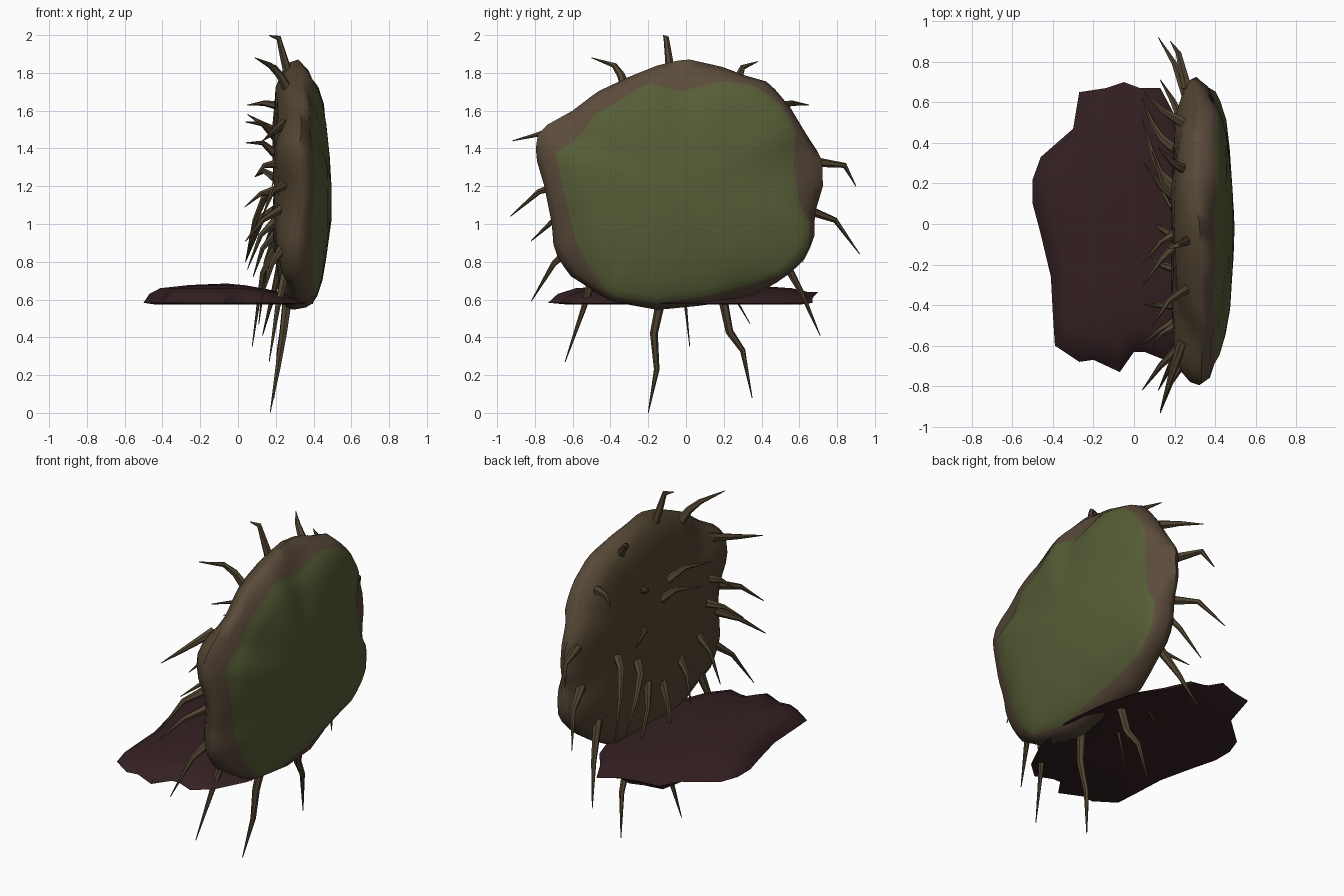
import bpy, bmesh, math
from mathutils import Vector, noise

if "Cube" in bpy.data.objects:
    bpy.data.objects.remove(bpy.data.objects["Cube"])


def material(name, rgb):
    m = bpy.data.materials.new(name)
    lin = [((c / 255 + 0.055) / 1.055) ** 2.4 for c in rgb]
    m.diffuse_color = (*lin, 1)
    m.use_nodes = True
    m.node_tree.nodes["Principled BSDF"].inputs["Base Color"].default_value = m.diffuse_color
    return m


MOSS = material("moss green", (86, 93, 54))
SOIL = material("soil brown", (91, 75, 59))
BARK = material("dark bark brown", (82, 69, 50))
WINE = material("dark wine red", (52, 32, 34))


def finish(name, bm, mats, angle):
    bmesh.ops.recalc_face_normals(bm, faces=bm.faces)
    me = bpy.data.meshes.new(name)
    bm.to_mesh(me)
    bm.free()
    for m in mats:
        me.materials.append(m)
    ob = bpy.data.objects.new(name, me)
    bpy.context.collection.objects.link(ob)
    bpy.ops.object.select_all(action='DESELECT')
    ob.select_set(True)
    bpy.context.view_layer.objects.active = ob
    bpy.ops.object.shade_smooth_by_angle(angle=math.radians(angle))
    return ob


def radii(points, centre, n):
    """Radius of a closed outline around centre at n equal angles."""
    out = []
    for i in range(n):
        a = 2 * math.pi * i / n
        dx, dy = math.cos(a), math.sin(a)
        best = 0
        for p, q in zip(points, points[1:] + points[:1]):
            px, py = p[0] - centre[0], p[1] - centre[1]
            ex, ey = q[0] - p[0], q[1] - p[1]
            den = dx * ey - dy * ex
            if abs(den) < 1e-9:
                continue
            t = (px * ey - py * ex) / den
            s = (px * dy - py * dx) / den
            if t > 0 and -1e-6 <= s <= 1 + 1e-6:
                best = max(best, t)
        out.append(best)
    return out


def loft(bm, rings, start, end):
    """Skin rings of points and close both ends with fans; returns faces per band."""
    vs = [[bm.verts.new(p) for p in r] for r in rings]
    n = len(vs[0])
    a, b = bm.verts.new(start), bm.verts.new(end)
    bands = [[bm.faces.new((a, vs[0][(i + 1) % n], vs[0][i])) for i in range(n)]]
    for r, s in zip(vs, vs[1:]):
        bands.append([bm.faces.new((r[i], r[(i + 1) % n], s[(i + 1) % n], s[i])) for i in range(n)])
    bands.append([bm.faces.new((vs[-1][i], vs[-1][(i + 1) % n], b)) for i in range(n)])
    return bands


# Lid: lumpy upright disc of soil with a mossy outer face
rim = [(0, 1.875), (.2, 1.83), (.3, 1.79), (.44, 1.75), (.55, 1.62), (.64, 1.47), (.72, 1.35),
       (.725, 1.2), (.68, 1.05), (.68, .92), (.62, .8), (.5, .7), (.35, .62), (.1, .57),
       (-.15, .545), (-.4, .59), (-.62, .73), (-.7, .86), (-.71, 1.0), (-.75, 1.2), (-.8, 1.37),
       (-.78, 1.5), (-.6, 1.6), (-.47, 1.7), (-.3, 1.78), (-.15, 1.84)]
moss = [(.2, 1.76), (.37, 1.73), (.5, 1.63), (.58, 1.5), (.57, 1.3), (.6, 1.1), (.66, 1.0),
        (.64, .86), (.53, .74), (.3, .67), (.1, .62), (-.15, .58), (-.4, .62), (-.5, .75),
        (-.58, .9), (-.63, 1.1), (-.69, 1.38), (-.55, 1.47), (-.5, 1.57), (-.35, 1.65),
        (-.2, 1.75), (-.03, 1.70)]
N, C = 72, (-0.04, 1.2)
rim_r, moss_r = radii(rim, C, N), radii(moss, C, N)


def lid_ring(rad, scale, x, wobble, lean=0):
    """One ring of the lid; lean pushes the upper front side outwards."""
    pts = []
    for i, r in enumerate(rad):
        a = 2 * math.pi * i / N
        y, z = C[0] + r * scale * math.cos(a), C[1] + r * scale * math.sin(a)
        dx = lean * max(0, math.cos(a - 2.6)) ** 2
        pts.append((x + dx + wobble * noise.noise(Vector((x * 3, y * 4, z * 4))), y, z))
    return pts


rings = [lid_ring(rim_r, s, x, w, l) for s, x, w, l in
         [(.3, .19, .02, 0), (.55, .195, .025, 0), (.78, .21, .03, .005), (.91, .233, .03, .015),
          (.98, .267, .03, .025), (1, .305, .03, .03)]]
rings.append([tuple(a * .35 + b * .65 for a, b in zip(p, q)) for p, q in
              zip(lid_ring(moss_r, 1, .40, .02), lid_ring(rim_r, 1, .35, .02, .02))])
rings += [lid_ring(moss_r, s, x, w) for s, x, w in
          [(1, .400, .015), (.94, .422, .015), (.8, .449, .02), (.6, .472, .02), (.3, .488, .01)]]
bm = bmesh.new()
bands = loft(bm, rings, (.19, *C), (.495, *C))
for k, band in enumerate(bands):
    for f in band:
        f.material_index = 0 if k <= 5 else 1 if k <= 7 else 2
finish("mossy_lid", bm, [BARK, SOIL, MOSS], 60)

# Ground flap: thin domed dark slab with a ragged edge
edge = [(-.05, .70), (-.14, .67), (-.27, .65), (-.30, .47), (-.46, .33), (-.50, .22), (-.50, .1),
        (-.46, -.05), (-.41, -.26), (-.40, -.45), (-.39, -.6), (-.27, -.68), (-.2, -.67),
        (-.07, -.73), (0, -.63), (.05, -.63), (.15, -.67), (.25, -.58), (.34, -.4), (.4, -.1),
        (.38, .15), (.3, .4), (.21, .52), (.13, .67), (.03, .67)]
CX = -.06


def flap_ring(scale, z, lift=0):
    """Scaled copy of the edge, raised at the back and sloping down under the lid."""
    pts = []
    for x, y in edge:
        px = CX + (x - CX) * scale
        h = (z - .575) * (1 - max(0, px - .03) * 1.7)
        h += lift * max(0, y - .4) * min(1, max(0, (.1 - x) * 7))
        pts.append((px, y * scale, .575 + h))
    return pts


bm = bmesh.new()
loft(bm, [flap_ring(.5, .575), flap_ring(.88, .575), flap_ring(1, .583, .19),
          flap_ring(.93, .63, .03), flap_ring(.8, .66), flap_ring(.45, .677)],
     (CX, 0, .575), (CX, 0, .685))
finish("ground_flap", bm, [WINE], 50)


# Roots: a thick jointed shank and a thin tapering tip along a bent path
def root(name, *path, r=.022):
    pts = [Vector(p) for p in path]
    segs = [(b - a).normalized() for a, b in zip(pts, pts[1:])]
    last = len(pts) - 1
    stations = []
    for i, p in enumerate(pts):
        d = (segs[max(i - 1, 0)] + segs[min(i, last - 1)]).normalized()
        stations.append((p, d, r * (1 - .45 * i / (last - 1)) if i < last else r * .08))
    side = segs[0].cross(Vector((.3, .5, .8))).normalized()
    rings = []
    for p, d, rad in stations:
        u = (side - d * side.dot(d)).normalized()
        v = d.cross(u)
        rings.append([p + (u * math.cos(k * math.pi / 3) + v * math.sin(k * math.pi / 3)) * rad for k in range(6)])
    bm = bmesh.new()
    loft(bm, rings, pts[0], pts[-1])
    finish(name, bm, [BARK], 50)


rim_roots = [
    ((.27, -.08, 1.78), (.245, -.09, 1.87), (.215, -.105, 1.985), (.165, -.12, 1.998)),
    ((.26, -.32, 1.72), (.22, -.345, 1.79), (.17, -.38, 1.84), (.09, -.5, 1.88)),
    ((.25, .27, 1.75), (.19, .30, 1.83), (.12, .38, 1.86)),
    ((.24, .50, 1.62), (.14, .56, 1.64), (.05, .65, 1.63)),
    ((.24, -.58, 1.53), (.18, -.76, 1.48), (.13, -.92, 1.44)),
    ((.26, .67, 1.33), (.22, .84, 1.31), (.18, .90, 1.20)),
    ((.25, -.66, 1.21), (.18, -.78, 1.17), (.13, -.93, 1.04)),
    ((.23, -.60, 1.08), (.13, -.70, 1.02), (.04, -.82, .91)),
    ((.26, .63, 1.08), (.20, .79, 1.02), (.12, .92, .84)),
    ((.24, -.60, .88), (.18, -.70, .79), (.12, -.82, .59)),
    ((.25, -.49, .74), (.21, -.54, .56), (.165, -.64, .27)),
    ((.27, -.12, .66), (.24, -.17, .42), (.21, -.155, .23), (.17, -.2, .0)),
    ((.27, .18, .68), (.24, .23, .43), (.22, .30, .33), (.19, .35, .08)),
    ((.24, .50, .84), (.19, .61, .64), (.13, .71, .41)),
]
back_roots = [
    ((.20, .13, 1.49), (.13, .19, 1.53), (.05, .30, 1.58)),
    ((.20, -.05, 1.37), (.13, -.09, 1.43), (.04, -.20, 1.43)),
    ((.20, -.11, 1.46), (.13, -.18, 1.53), (.04, -.31, 1.54)),
    ((.20, .11, 1.24), (.14, .20, 1.28), (.09, .36, 1.25)),
    ((.21, -.50, 1.32), (.14, -.54, 1.31), (.09, -.60, 1.25)),
    ((.20, .37, 1.18), (.14, .42, 1.14), (.09, .50, 1.02), (.04, .62, .80)),
    ((.20, .18, 1.08), (.13, .25, 1.04), (.09, .35, .94), (.04, .52, .80)),
    ((.20, .08, .92), (.15, .15, .80), (.11, .34, .47)),
    ((.20, -.06, .87), (.13, -.02, .74), (.075, .02, .35)),
    ((.20, -.22, .95), (.13, -.20, .87), (.08, -.16, .72)),
    ((.20, -.40, 1.02), (.12, -.40, .94), (.05, -.40, .76)),
    ((.20, -.48, 1.18), (.12, -.53, 1.16), (.035, -.60, 1.09)),
]
for i, p in enumerate(rim_roots):
    root(f"rim_root_{i + 1}", *p, r=.027)
for i, p in enumerate(back_roots):
    root(f"back_root_{i + 1}", *p, r=.025)
